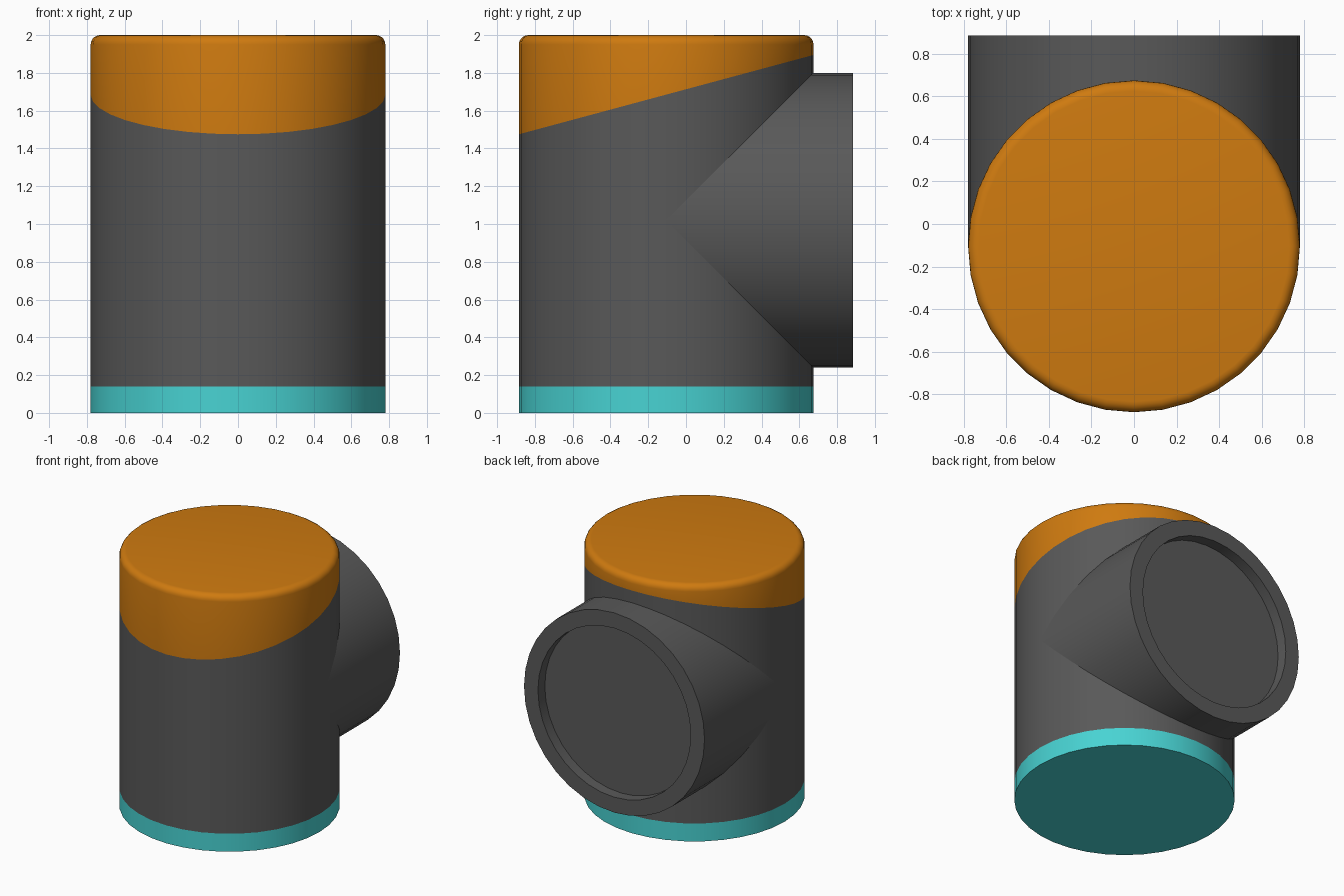
import bpy, bmesh, math
from mathutils import Matrix, Vector

cube = bpy.data.objects.get("Cube")
if cube:
    bpy.data.objects.remove(cube, do_unlink=True)

SIDES = 36
RADIUS = 0.78
CENTRE_Y = -0.105


def material(name, rgb):
    mat = bpy.data.materials.new(name)
    mat.use_nodes = True
    colour = (*rgb, 1.0)
    mat.diffuse_color = colour
    mat.node_tree.nodes["Principled BSDF"].inputs["Base Color"].default_value = colour
    return mat


grey = material("dark grey", (0.1, 0.1, 0.1))
orange = material("orange", (0.62, 0.195, 0.005))
teal = material("teal", (0.065, 0.65, 0.65))


def lathe(profile):
    """Turn a (radius, height) profile around z into a closed bmesh."""
    bm = bmesh.new()
    verts = [bm.verts.new((r, 0, z)) for r, z in profile]
    edges = [bm.edges.new(pair) for pair in zip(verts, verts[1:])]
    bmesh.ops.spin(bm, geom=verts + edges, cent=(0, 0, 0), axis=(0, 0, 1),
                   angle=math.tau, steps=SIDES, use_duplicate=False)
    bmesh.ops.remove_doubles(bm, verts=bm.verts, dist=0.0005)
    bmesh.ops.recalc_face_normals(bm, faces=bm.faces)
    return bm


def finish(bm, name, mats):
    mesh = bpy.data.meshes.new(name)
    bm.to_mesh(mesh)
    bm.free()
    for mat in mats:
        mesh.materials.append(mat)
    obj = bpy.data.objects.new(name, mesh)
    bpy.context.collection.objects.link(obj)
    bpy.ops.object.select_all(action="DESELECT")
    obj.select_set(True)
    bpy.context.view_layer.objects.active = obj
    bpy.ops.object.shade_smooth_by_angle(angle=math.radians(30))
    return obj


# Upright body with a rounded top rim
ROUND = 0.05
rim = [(RADIUS - ROUND + ROUND * math.cos(a), 2 - ROUND + ROUND * math.sin(a))
       for a in (math.radians(90) * i / 5 for i in range(6))]
bm = lathe([(0, 0), (RADIUS, 0)] + rim + [(0, 2)])
bmesh.ops.translate(bm, vec=(0, CENTRE_Y, 0), verts=bm.verts)

# Cut the level teal band and the slanted orange cap into the body
cap_point = Vector((0, CENTRE_Y, 1.685))
cap_normal = Vector((0, -0.42, 1.56)).normalized()
band_point, band_normal = Vector((0, 0, 0.14)), Vector((0, 0, 1))
for point, normal in ((cap_point, cap_normal), (band_point, band_normal)):
    bmesh.ops.bisect_plane(bm, geom=bm.verts[:] + bm.edges[:] + bm.faces[:],
                           plane_co=point, plane_no=normal)
for face in bm.faces:
    middle = face.calc_center_median()
    if (middle - cap_point).dot(cap_normal) > 0:
        face.material_index = 1
    elif middle.z < band_point.z:
        face.material_index = 2
finish(bm, "body", [grey, orange, teal])

# Rear branch pipe with a shallow recess in its end
bm = lathe([(0, CENTRE_Y), (RADIUS, CENTRE_Y), (RADIUS, 0.885),
            (0.66, 0.885), (0.66, 0.80), (0, 0.80)])
bm.transform(Matrix.Translation((0, 0, 1.02)) @ Matrix.Rotation(-math.pi / 2, 4, "X"))
finish(bm, "rear_branch", [grey])
